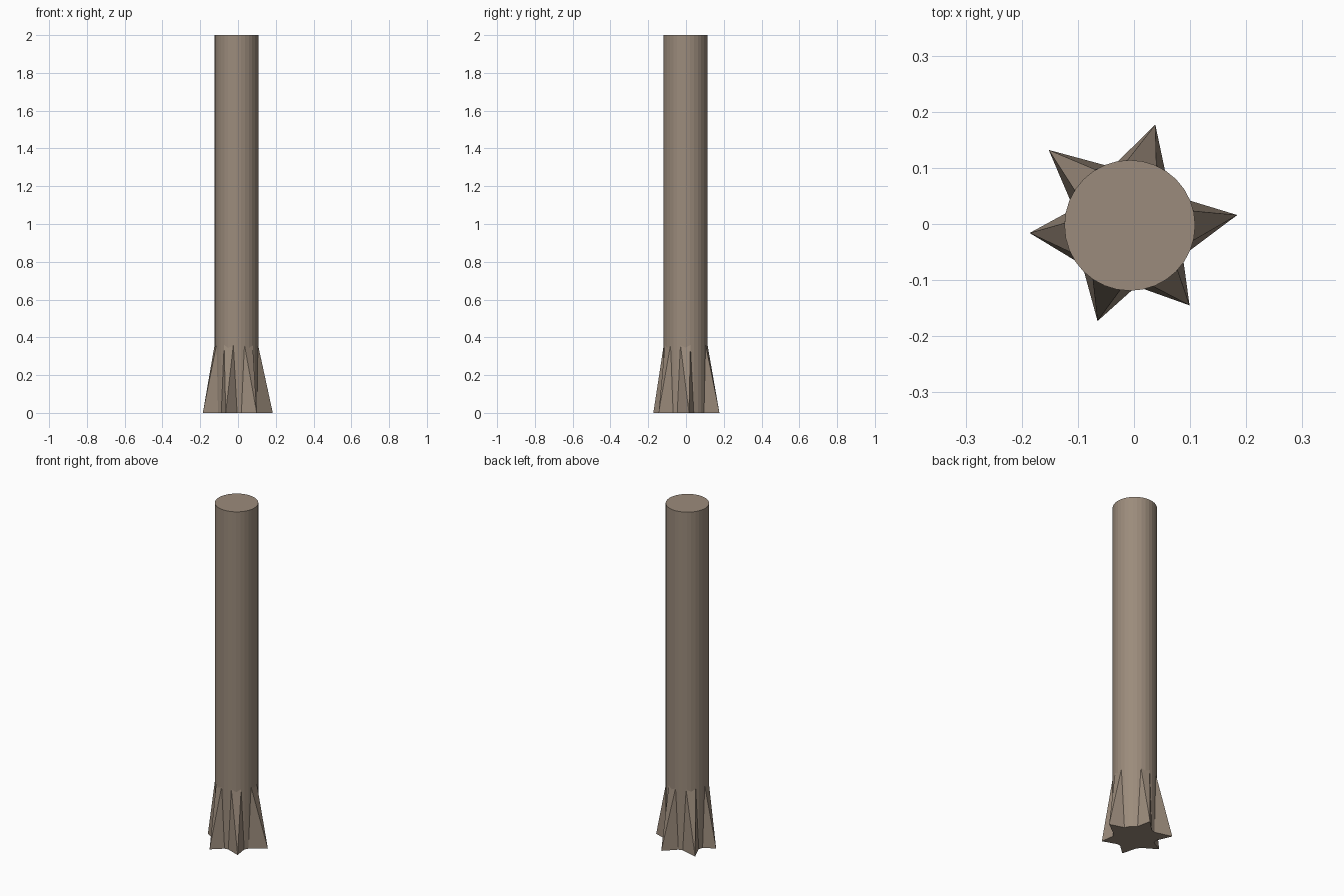
import bpy, bmesh, math
from mathutils import Vector

if "Cube" in bpy.data.objects:
    bpy.data.objects.remove(bpy.data.objects["Cube"])

CX, CY, R, H = -0.0075, -0.0025, 0.1165, 2.0
ROOT_TOP = 0.36

bark = bpy.data.materials.new("bark_brown")
bark.diffuse_color = (0.33, 0.26, 0.20, 1)
bark.use_nodes = True
bark.node_tree.nodes["Principled BSDF"].inputs["Base Color"].default_value = bark.diffuse_color


def ring_point(deg, z, r=R):
    a = math.radians(deg)
    return Vector((CX + r * math.cos(a), CY + r * math.sin(a), z))


# Trunk: straight round post
bpy.ops.mesh.primitive_cylinder_add(vertices=32, radius=R, depth=H,
                                    location=(CX, CY, H / 2))
trunk = bpy.context.object
trunk.name = "trunk"
trunk.data.materials.append(bark)


# Root flare: wedge with a ground tip, two ground corners and two upper corners
def root(name, tip, start, end):
    mid = (start + end) / 2
    r = R - 0.001
    bm = bmesh.new()
    t = bm.verts.new((tip[0], tip[1], 0))
    ga = bm.verts.new(ring_point(start, 0, r))
    gb = bm.verts.new(ring_point(end, 0, r))
    ua = bm.verts.new(ring_point(mid - 13, ROOT_TOP, R))
    ub = bm.verts.new(ring_point(mid + 13, ROOT_TOP, R))
    for f in ((t, ub, ua), (t, ua, ga), (t, gb, ub), (t, ga, gb), (ga, ua, ub, gb)):
        bm.faces.new(f)
    bmesh.ops.recalc_face_normals(bm, faces=bm.faces)
    me = bpy.data.meshes.new(name)
    bm.to_mesh(me)
    bm.free()
    me.materials.append(bark)
    bpy.context.collection.objects.link(bpy.data.objects.new(name, me))


# Six uneven roots: ground tip, start and end angle on the trunk
roots = [
    ((0.184, 0.016), -23, 22.5),
    ((0.038, 0.177), 57, 101),
    ((-0.152, 0.132), 112, 157),
    ((-0.186, -0.016), 169, 213),
    ((-0.065, -0.173), 225, 272),
    ((0.099, -0.145), 282, 326),
]
for i, (tip, a, b) in enumerate(roots, 1):
    root(f"root_{i}", tip, a, b)
